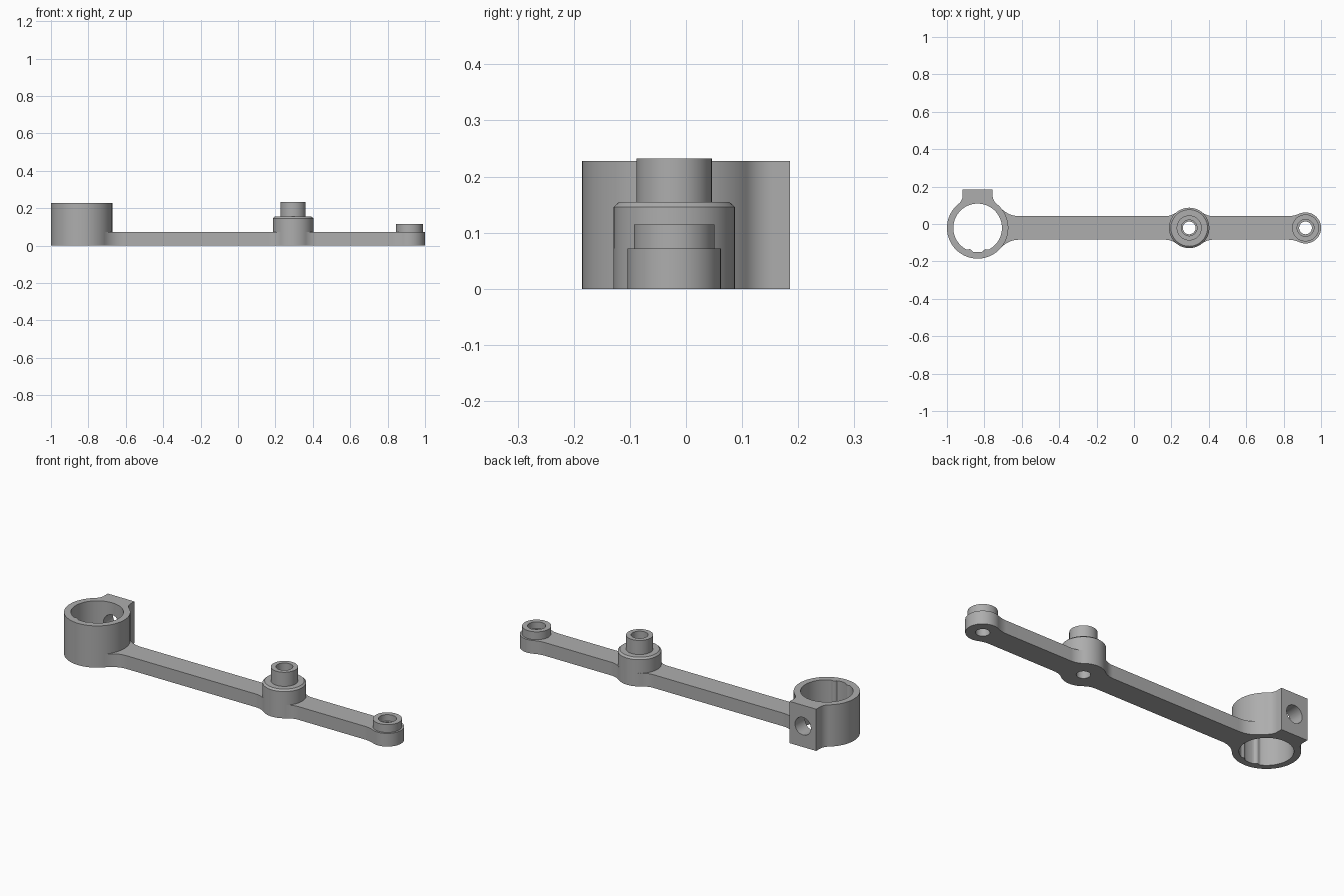
import bpy, bmesh, math
from math import pi, sin, cos, atan2, sqrt

if "Cube" in bpy.data.objects:
    bpy.data.objects.remove(bpy.data.objects["Cube"])

GREY = (0.42, 0.42, 0.42, 1)
metal = bpy.data.materials.new("plain grey")
metal.use_nodes = True
metal.diffuse_color = GREY
metal.node_tree.nodes["Principled BSDF"].inputs["Base Color"].default_value = GREY

AXIS_Y = -0.021
RING_X, PIVOT_X, TIP_X = -0.836, 0.295, 0.917
RING_R, PIVOT_R, TIP_R = 0.164, 0.108, 0.083
HOLE_R, BORE_R = 0.034, 0.13
ARM_HALF, ARM_TOP, RING_TOP = 0.063, 0.072, 0.228


def arc(cx, cy, r, a0, a1, n=24):
    return [(cx + r * cos(a0 + (a1 - a0) * i / n),
             cy + r * sin(a0 + (a1 - a0) * i / n)) for i in range(n + 1)]


def fillet(r, half, f):
    """Blend from a circle at the origin to a bar along +x; also its start angle."""
    dx = sqrt((r + f) ** 2 - (half + f) ** 2)
    th = atan2(half + f, dx)
    return arc(dx, half + f, f, pi + th, 1.5 * pi, 12), th


def finish(name, bm, x):
    bmesh.ops.remove_doubles(bm, verts=bm.verts, dist=1e-5)
    bmesh.ops.recalc_face_normals(bm, faces=bm.faces)
    mesh = bpy.data.meshes.new(name)
    bm.to_mesh(mesh)
    bm.free()
    mesh.materials.append(metal)
    ob = bpy.data.objects.new(name, mesh)
    ob.location = (x, AXIS_Y, 0)
    bpy.context.collection.objects.link(ob)
    return ob


def smooth(ob):
    bpy.ops.object.select_all(action='DESELECT')
    ob.select_set(True)
    bpy.context.view_layer.objects.active = ob
    bpy.ops.object.shade_smooth_by_angle(angle=math.radians(30))


def extrude(name, loops, height, x=0):
    """Solid from an outline and its holes."""
    bm = bmesh.new()
    for pts in loops:
        vs = [bm.verts.new((px, py, 0)) for px, py in pts]
        for a, b in zip(vs, vs[1:] + vs[:1]):
            bm.edges.new((a, b))
    bmesh.ops.remove_doubles(bm, verts=bm.verts, dist=1e-5)
    bmesh.ops.triangle_fill(bm, edges=bm.edges, use_beauty=True, normal=(0, 0, 1))
    top = bmesh.ops.extrude_face_region(bm, geom=bm.faces[:], use_keep_orig=True)
    bmesh.ops.translate(bm, vec=(0, 0, height),
                        verts=[g for g in top["geom"] if isinstance(g, bmesh.types.BMVert)])
    return finish(name, bm, x)


def lathe(name, profile, x):
    bm = bmesh.new()
    vs = [bm.verts.new((r, 0, z)) for r, z in profile]
    es = [bm.edges.new(p) for p in zip(vs, vs[1:])]
    bmesh.ops.spin(bm, geom=vs + es, cent=(0, 0, 0), axis=(0, 0, 1),
                   angle=2 * pi, steps=64)
    smooth(finish(name, bm, x))


# Flat arm with rounded pads, blended into the ring wall
ring_blend, ring_th = fillet(RING_R, ARM_HALF, 0.13)
pivot_blend, pivot_th = fillet(PIVOT_R, ARM_HALF, 0.10)
tip_blend, tip_th = fillet(TIP_R, ARM_HALF, 0.15)


def place(pts, x, side=1):
    return [(x + side * px, py) for px, py in pts][::side]


half = (arc(RING_X, 0, 0.15, 0, ring_th)
        + place(ring_blend, RING_X)
        + place(pivot_blend, PIVOT_X, -1)
        + arc(PIVOT_X, 0, PIVOT_R, pi - pivot_th, pivot_th)
        + place(pivot_blend, PIVOT_X)
        + place(tip_blend, TIP_X, -1)
        + arc(TIP_X, 0, TIP_R, pi - tip_th, 0))
outline = half + [(px, -py) for px, py in half[-2:0:-1]]
holes = [arc(cx, 0, HOLE_R, 0, 2 * pi, 64)[:-1] for cx in (PIVOT_X, TIP_X)]
smooth(extrude("arm", [outline] + holes, ARM_TOP))

# Clamp ring with a square lug on the back
LUG_HALF, LUG_END = 0.08, 0.206
lug_blend, lug_th = fillet(RING_R, LUG_HALF, 0.06)
half = ([(LUG_HALF, LUG_END)]
        + [(side, along) for along, side in lug_blend[::-1]]
        + arc(0, 0, RING_R, pi / 2 - lug_th, -pi / 2, 48))
outline = half + [(-px, py) for px, py in half[-2::-1]]

# Bore with two small ribs at the front
bore = []
for i in range(144):
    a = 2 * pi * i / 144
    off = abs(abs(a - 1.5 * pi) - 0.33)
    r = BORE_R - 0.009 * max(0, 1 - (off / 0.12) ** 2)
    bore.append((r * cos(a), r * sin(a)))
ring = extrude("clamp_ring", [outline, bore], RING_TOP, RING_X)

# Cross hole through the lug
bpy.ops.mesh.primitive_cylinder_add(vertices=48, radius=0.048, depth=0.24,
                                    location=(RING_X, AXIS_Y + 0.17, RING_TOP / 2),
                                    rotation=(pi / 2, 0, 0))
cutter = bpy.context.object
cutter.name = "lug_hole_cutter"
cutter.data.materials.append(metal)
mod = ring.modifiers.new("lug_hole", 'BOOLEAN')
mod.operation, mod.solver, mod.object = 'DIFFERENCE', 'EXACT', cutter
bpy.context.view_layer.objects.active = ring
bpy.ops.object.modifier_apply(modifier=mod.name)
bpy.data.objects.remove(cutter)
smooth(ring)

# Stepped pivot boss and low tip collar, both counterbored
lathe("pivot_boss", [(PIVOT_R, ARM_TOP), (PIVOT_R, 0.146), (0.098, 0.155),
                     (0.067, 0.155), (0.067, 0.232), (0.042, 0.232),
                     (0.042, 0.17), (HOLE_R, 0.17), (HOLE_R, ARM_TOP)], PIVOT_X)
lathe("tip_collar", [(0.072, ARM_TOP), (0.072, 0.115), (0.045, 0.115),
                     (0.045, 0.08), (HOLE_R, 0.08), (HOLE_R, ARM_TOP)], TIP_X)
